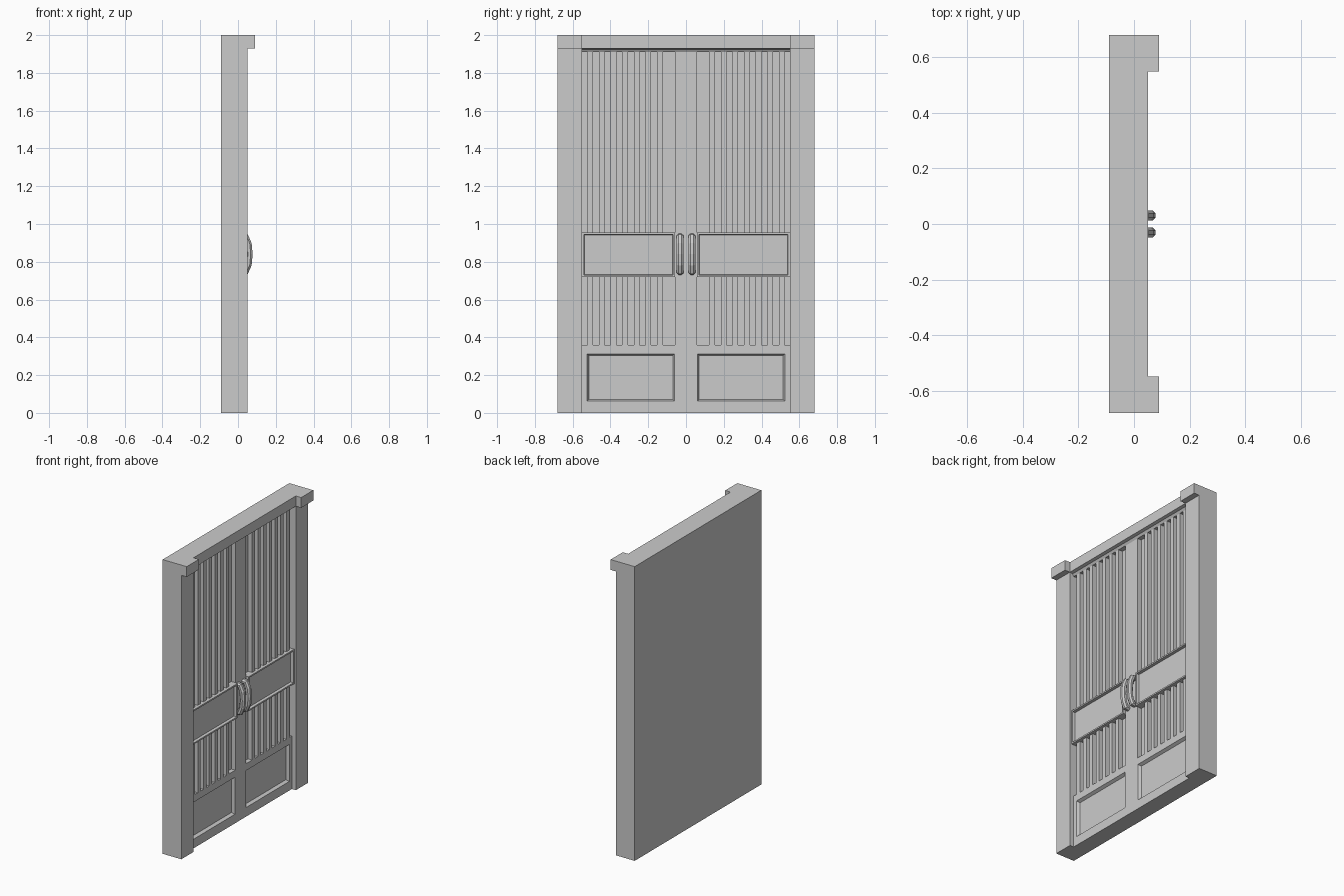
import bpy, bmesh, math
from mathutils import Vector

if "Cube" in bpy.data.objects:
    bpy.data.objects.remove(bpy.data.objects["Cube"])

FACE, BACK, FLOOR = 0.02, -0.09, -0.01   # door face, rear plane, groove floor
FRAME = 0.05                             # front plane of the outer frame


def make(name, verts, faces):
    bm = bmesh.new()
    vs = [bm.verts.new(v) for v in verts]
    for f in faces:
        bm.faces.new([vs[i] for i in f])
    bmesh.ops.recalc_face_normals(bm, faces=bm.faces)
    me = bpy.data.meshes.new(name)
    bm.to_mesh(me)
    bm.free()
    ob = bpy.data.objects.new(name, me)
    bpy.context.collection.objects.link(ob)
    return ob


def prism(name, profile, y0, y1):
    # extrude an (x, z) profile along y
    n = len(profile)
    verts = [(x, y0, z) for x, z in profile] + [(x, y1, z) for x, z in profile]
    faces = [list(range(n)), list(range(n, 2 * n))]
    faces += [(i, (i + 1) % n, n + (i + 1) % n, n + i) for i in range(n)]
    return make(name, verts, faces)


def box(name, x0, x1, y0, y1, z0, z1):
    return prism(name, [(x0, z0), (x1, z0), (x1, z1), (x0, z1)], min(y0, y1), max(y0, y1))


def frame(name, x0, x1, y0, y1, z0, z1, rim, slope, xp):
    # solid block with a sloped rectangular recess in its +x face
    def ring(x, d):
        return [(x, y0 + d, z0 + d), (x, y1 - d, z0 + d), (x, y1 - d, z1 - d), (x, y0 + d, z1 - d)]
    verts = ring(x0, 0) + ring(x1, 0) + ring(x1, rim) + ring(xp, rim + slope)
    faces = [(0, 1, 2, 3), (12, 13, 14, 15)]
    for k in (0, 4, 8):
        faces += [(k + i, k + (i + 1) % 4, k + 4 + (i + 1) % 4, k + 4 + i) for i in range(4)]
    return make(name, verts, faces)


# Backing slab, lintel and centre stile
box("back_slab", BACK, FLOOR, -0.68, 0.68, 0, 2)
prism("lintel", [(FLOOR, 1.91), (FACE, 1.91), (FACE + 0.01, 1.925), (FRAME, 1.93), (FRAME, 2), (FLOOR, 2)],
      -0.55, 0.55)
box("centre_stile", FLOOR, FACE, -0.058, 0.058, 0, 1.91)

for s, side in ((-1, "left"), (1, "right")):
    def span(a, b):
        return sorted((s * a, s * b))

    # Outer jamb and projecting top corner block
    box(side + "_jamb", FLOOR, FRAME, *span(0.55, 0.68), 0, 2)
    box(side + "_corner_block", FRAME, 0.09, *span(0.55, 0.68), 1.93, 2)

    # Door rails and lower side stile
    box(side + "_bottom_rail", FLOOR, FACE, *span(0.058, 0.55), 0, 0.06)
    box(side + "_lower_rail", FLOOR, FACE, *span(0.058, 0.55), 0.315, 0.36)
    box(side + "_side_stile", FLOOR, FACE, *span(0.525, 0.55), 0.06, 0.315)

    # Recessed lower panel and raised middle band
    frame(side + "_lower_panel", FLOOR - 0.01, FACE, *span(0.058, 0.525), 0.06, 0.315, 0.002, 0.010, 0.0)
    frame(side + "_middle_band", FLOOR, 0.038, *span(0.058, 0.55), 0.72, 0.955, 0.010, 0.003, 0.02)

    # Vertical slats above and below the band
    for i in range(7):
        a = 0.123 + i * 0.0615
        for name, z0, z1 in (("lower", 0.36, 0.72), ("upper", 0.955, 1.91)):
            box(f"{side}_{name}_slat", FLOOR, FACE, *span(a, a + 0.03), z0, z1)

    # Bowed pull handle: octagonal section swept along a shallow arc
    path = [(0.015, 0.748), (0.04, 0.748), (0.055, 0.785), (0.060, 0.84),
            (0.055, 0.895), (0.04, 0.932), (0.015, 0.932)]
    verts, faces, n = [], [], 8
    for i, (x, z) in enumerate(path):
        p, q = path[max(i - 1, 0)], path[min(i + 1, len(path) - 1)]
        t = Vector((q[0] - p[0], q[1] - p[1])).normalized()
        for k in range(n):
            a = 2 * math.pi * (k + 0.5) / n
            u, v = 0.019 * math.cos(a), 0.020 * math.sin(a)
            verts.append((x + t.y * u, s * 0.031 + v, z - t.x * u))
    for i in range(len(path) - 1):
        faces += [(i * n + k, i * n + (k + 1) % n, (i + 1) * n + (k + 1) % n, (i + 1) * n + k) for k in range(n)]
    faces += [list(range(n)), list(range(len(verts) - n, len(verts)))]
    make(side + "_handle", verts, faces)
